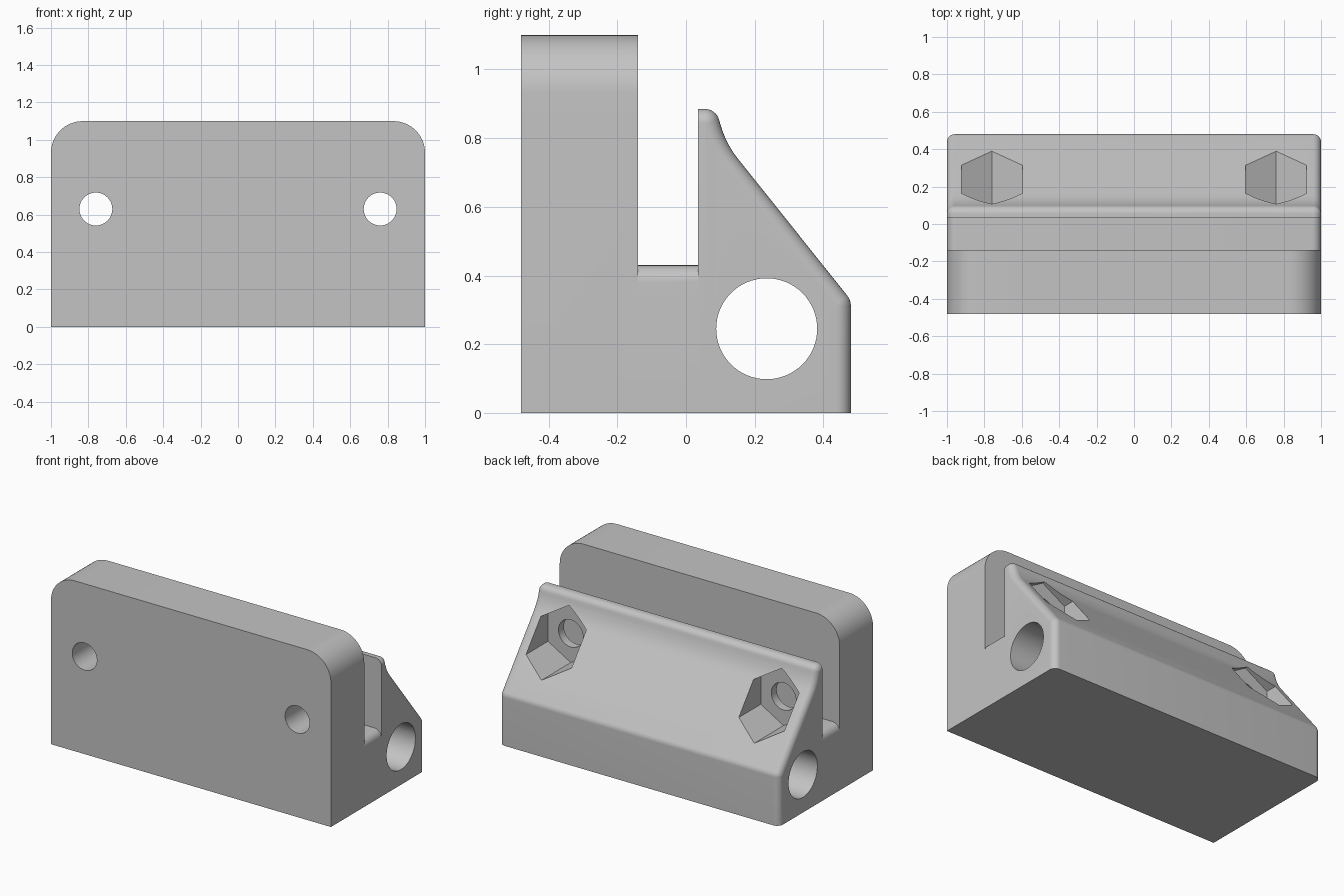
import bpy, bmesh, math
from mathutils import Matrix

if "Cube" in bpy.data.objects:
    bpy.data.objects.remove(bpy.data.objects["Cube"])

grey = bpy.data.materials.new("plain grey")
grey.diffuse_color = (0.55, 0.55, 0.55, 1)
grey.use_nodes = True
grey.node_tree.nodes["Principled BSDF"].inputs["Base Color"].default_value = grey.diffuse_color


def loft(name, rings):
    """Skin a series of equal-length point rings and cap both ends."""
    bm = bmesh.new()
    vs = [[bm.verts.new(p) for p in ring] for ring in rings]
    n = len(rings[0])
    for a, b in zip(vs, vs[1:]):
        for i in range(n):
            j = (i + 1) % n
            bm.faces.new((a[i], a[j], b[j], b[i]))
    bm.faces.new(vs[0])
    bm.faces.new(vs[-1])
    return finish(name, bm)


def finish(name, bm):
    bmesh.ops.recalc_face_normals(bm, faces=bm.faces)
    mesh = bpy.data.meshes.new(name)
    bm.to_mesh(mesh)
    bm.free()
    mesh.materials.append(grey)
    ob = bpy.data.objects.new(name, mesh)
    bpy.context.collection.objects.link(ob)
    return ob


def rounded_slab(name, height, radius, y0, y1, steps):
    """Slab standing on the ground with two rounded top corners."""
    pts = [(-1, 0), (1, 0)]
    for side, start in ((1, 0), (-1, 90)):
        for i in range(steps + 1):
            a = math.radians(start + 90 * i / steps)
            pts.append((side * (1 - radius) + radius * math.cos(a),
                        height - radius + radius * math.sin(a)))
    return loft(name, [[(x, y, z) for x, z in pts] for y in (y0, y1)])


def prism(name, sides, radius, depth, centre, axis, turn=0):
    """Prism or cylinder along the x or y axis."""
    bm = bmesh.new()
    rot = Matrix.Rotation(math.pi / 2, 4, 'Y' if axis == 'X' else 'X')
    bmesh.ops.create_cone(
        bm, cap_ends=True, segments=sides, radius1=radius, radius2=radius, depth=depth,
        matrix=Matrix.Translation(centre) @ rot @ Matrix.Rotation(turn, 4, 'Z'))
    ob = finish(name, bm)
    ob.hide_render = True
    return ob


def combine(body, other, operation):
    mod = body.modifiers.new("combine", 'BOOLEAN')
    mod.operation = operation
    mod.solver = 'EXACT'
    mod.object = other
    bpy.context.view_layer.objects.active = body
    bpy.ops.object.modifier_apply(modifier=mod.name)
    bpy.data.objects.remove(other)


# Tall front plate and the slot floor behind it
body = rounded_slab("clamp_block", 1.1, 0.17, -0.48, -0.14, 16)
floor = rounded_slab("slot_floor", 0.43, 0.05, -0.2, 0.06, 8)

# Sloped rear jaw: profile of (y, z, outward normal y, z)
profile = [(0.035, 0, 0, 0), (0.035, 0.885, 0, 1)]


def arc(cy, cz, r, start, end, steps, sign=1):
    for i in range(steps + 1):
        a = math.radians(start + (end - start) * i / steps)
        c, s = math.cos(a), math.sin(a)
        profile.append((cy + sign * r * c, cz + sign * r * s, c, s))


arc(0.055, 0.842, 0.043, 90, 13, 8)               # rounded lip
arc(0.371, 0.915, 0.281, 13, 38.7, 8, -1)         # hollow under the lip
profile.pop(-9)                                   # shared tangent point
arc(0.430, 0.311, 0.050, 38.7, 0, 6)              # bend into the rear wall
profile.append((0.48, 0, 1, 0))

# Ends of the jaw are filleted by shrinking the profile
fillet, steps = 0.042, 8
sections = []
for i in range(steps + 1):
    t = math.pi / 2 * (1 - i / steps)
    sections.append((1 - fillet + fillet * math.sin(t), fillet * (1 - math.cos(t))))
sections += [(-x, d) for x, d in reversed(sections)]
jaw = loft("rear_jaw", [[(x, y - d * ny, z - d * nz) for y, z, ny, nz in profile]
                        for x, d in sections])

combine(body, floor, 'UNION')
combine(body, jaw, 'UNION')

# Lengthwise rod hole, bolt holes and hexagonal nut pockets
combine(body, prism("rod_hole", 64, 0.147, 3, (0, 0.235, 0.245), 'X'), 'DIFFERENCE')
for x in (-0.76, 0.76):
    combine(body, prism("bolt_hole", 40, 0.088, 3, (x, 0, 0.63), 'Y'), 'DIFFERENCE')
    combine(body, prism("nut_pocket", 6, 0.188, 1, (x, 0.59, 0.63), 'Y'),
            'DIFFERENCE')

bpy.ops.object.select_all(action='DESELECT')
body.select_set(True)
bpy.context.view_layer.objects.active = body
bpy.ops.object.shade_smooth_by_angle(angle=math.radians(30))
